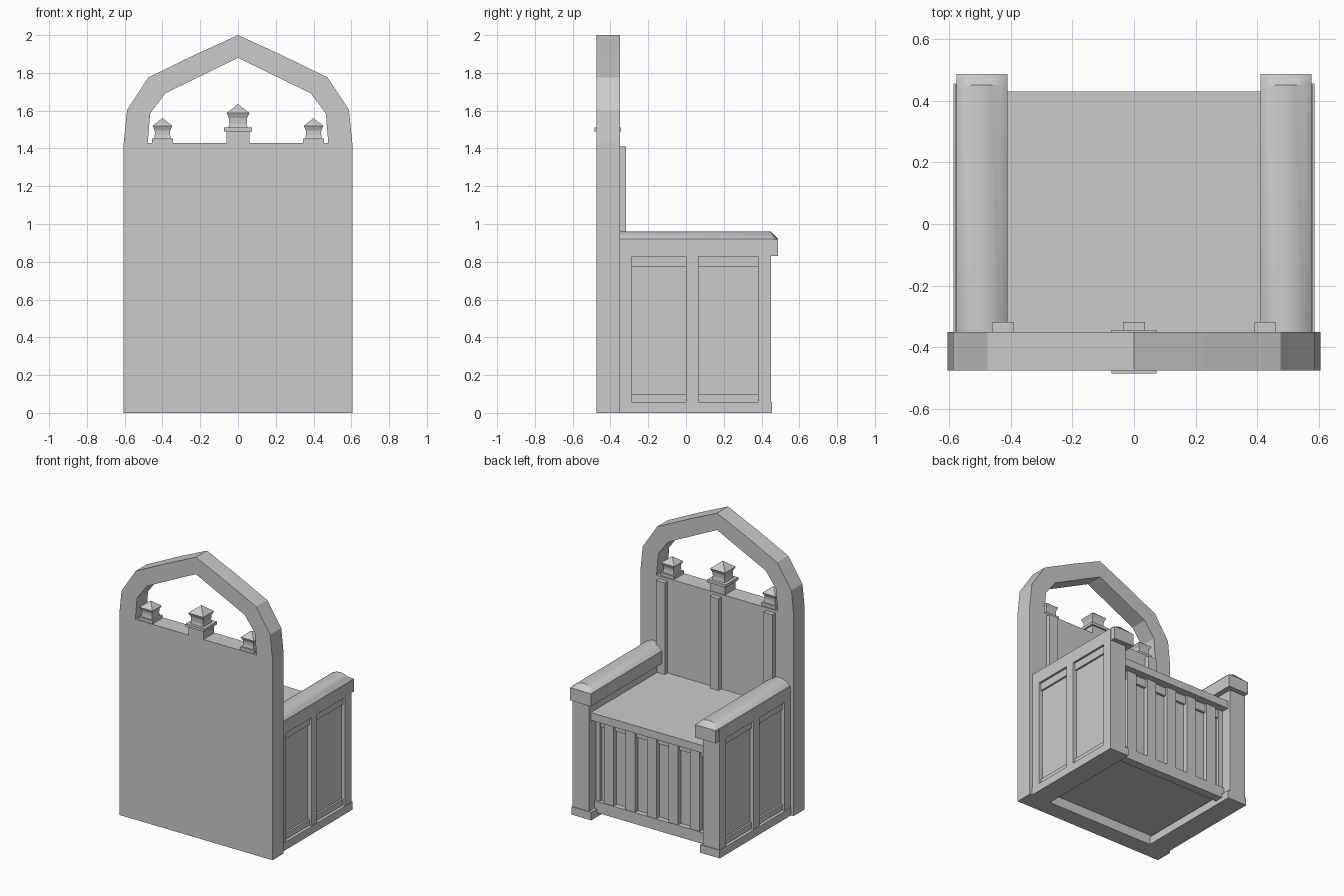
import bpy, bmesh

cube = bpy.data.objects.get("Cube")
if cube:
    bpy.data.objects.remove(cube, do_unlink=True)

GREY = (0.6, 0.6, 0.6, 1)
mat = bpy.data.materials.new("plain grey")
mat.use_nodes = True
mat.diffuse_color = GREY
bsdf = next(n for n in mat.node_tree.nodes if n.type == "BSDF_PRINCIPLED")
bsdf.inputs["Base Color"].default_value = GREY


def finish(name, bm):
    bmesh.ops.recalc_face_normals(bm, faces=bm.faces)
    mesh = bpy.data.meshes.new(name)
    bm.to_mesh(mesh)
    bm.free()
    obj = bpy.data.objects.new(name, mesh)
    bpy.context.collection.objects.link(obj)
    mesh.materials.append(mat)
    return obj


def box(name, x, y, z):
    bm = bmesh.new()
    bmesh.ops.create_cube(bm, size=1)
    for v in bm.verts:
        v.co = [lo + (c + 0.5) * (hi - lo) for c, (lo, hi) in zip(v.co, (x, y, z))]
    return finish(name, bm)


def loft(name, rings):
    """Skin a row of matching closed rings and cap both ends."""
    bm = bmesh.new()
    loops = [[bm.verts.new(p) for p in ring] for ring in rings]
    n = len(loops[0])
    for a, b in zip(loops, loops[1:]):
        for i in range(n):
            j = (i + 1) % n
            bm.faces.new((a[i], a[j], b[j], b[i]))
    bm.faces.new(loops[0])
    bm.faces.new(loops[-1])
    bmesh.ops.remove_doubles(bm, verts=bm.verts, dist=0.0001)
    return finish(name, bm)


def smooth(obj):
    bpy.ops.object.select_all(action="DESELECT")
    obj.select_set(True)
    bpy.context.view_layer.objects.active = obj
    bpy.ops.object.shade_smooth_by_angle(angle=0.6)


def finial(name, x, steps):
    """Square turned ornament from (half width, height) steps."""
    y = -0.415
    return loft(name, [[(x + sx * w, y + sy * w, z) for sx, sy in
                        ((-1, -1), (1, -1), (1, 1), (-1, 1))] for w, z in steps])


# Back board and the pointed arch above it
BACK, FACE = -0.475, -0.35
box("back_board", (-0.605, 0.605), (BACK, FACE), (0, 1.43))
outer = [(0.605, 1.43), (0.587, 1.605), (0.475, 1.775), (0.23, 1.895), (0, 2)]
inner = [(0.478, 1.43), (0.465, 1.585), (0.385, 1.692), (0.2, 1.782), (0, 1.88)]


def mirrored(path):
    return path + [(-x, z) for x, z in path[-2::-1]]


loft("back_arch", [[(ox, BACK, oz), (ox, FACE, oz), (ix, FACE, iz), (ix, BACK, iz)]
                   for (ox, oz), (ix, iz) in zip(mirrored(outer), mirrored(inner))])

# Battens on the seat side of the back
for name, x in (("left", 0.425), ("centre", 0), ("right", -0.425)):
    box(name + "_back_batten", (x - 0.035, x + 0.035), (FACE, -0.318), (0.72, 1.41))

# Finials
box("centre_finial_block", (-0.06, 0.06), (-0.475, -0.355), (1.43, 1.49))
box("centre_finial_plate", (-0.073, 0.073), (-0.485, -0.343), (1.49, 1.51))
finial("centre_finial", 0, [(0.05, 1.51), (0.046, 1.53), (0.048, 1.56),
                            (0.06, 1.587), (0.001, 1.635)])
for name, x in (("left", 0.4), ("right", -0.4)):
    box(name + "_finial_base", (x - 0.055, x + 0.055), (-0.47, -0.36), (1.43, 1.452))
    finial(name + "_finial", x, [(0.044, 1.452), (0.04, 1.475), (0.041, 1.495),
                                 (0.052, 1.52), (0.001, 1.56)])

# Seat and base
box("seat", (-0.46, 0.46), (FACE, 0.43), (0.7, 0.755))
box("base_floor", (-0.46, 0.46), (FACE, 0.36), (0.07, 0.09))
box("front_base_rail", (-0.46, 0.46), (0.33, 0.39), (0.03, 0.11))
box("front_panel", (-0.46, 0.46), (0.33, 0.352), (0.09, 0.72))
box("front_top_rail", (-0.46, 0.46), (0.33, 0.37), (0.64, 0.71))

# Upright slats on the front
SLATS = 5
for i in range(SLATS):
    x = (i - (SLATS - 1) / 2) * 0.17
    box(f"front_slat_{i + 1}", (x - 0.038, x + 0.038), (0.34, 0.385), (0.1, 0.71))
for x in (-0.435, 0.435):
    box("front_edge_slat", (x - 0.02, x + 0.02), (0.34, 0.375), (0.1, 0.71))


# Arm cross-section as offsets from its centre line, vertical sides and crowned top
SECTION = [(-0.082, 0.83), (0.082, 0.83), (0.082, 0.92), (0.06, 0.942), (0.03, 0.955),
           (0, 0.96), (-0.03, 0.955), (-0.06, 0.942), (-0.082, 0.92)]

# Sides, mirrored left and right
for side, s in (("left", 1), ("right", -1)):
    def part(name, x, y, z):
        return box(f"{side}_{name}", sorted((s * x[0], s * x[1])), y, z)

    part("side_plinth", (0.43, 0.585), (FACE, 0.455), (0, 0.057))
    part("side_core", (0.45, 0.55), (FACE, 0.38), (0.05, 0.92))
    part("front_post", (0.45, 0.58), (0.38, 0.45), (0.05, 0.92))
    part("rear_stile", (0.54, 0.58), (FACE, -0.285), (0.05, 0.92))
    part("middle_stile", (0.54, 0.58), (0, 0.065), (0.05, 0.92))
    part("top_rail", (0.54, 0.58), (FACE, 0.38), (0.828, 0.92))
    for name, y in (("rear", (-0.285, 0)), ("front", (0.065, 0.38))):
        part(name + "_panel_sill", (0.54, 0.564), y, (0.05, 0.1))
        part(name + "_panel_head", (0.54, 0.564), y, (0.775, 0.83))

    arm = loft(side + "_arm", [[(s * 0.493 + dx, y, min(z, top)) for dx, z in SECTION]
                               for y, top in ((FACE, 1), (0.45, 1), (0.487, 0.921))])
    smooth(arm)
